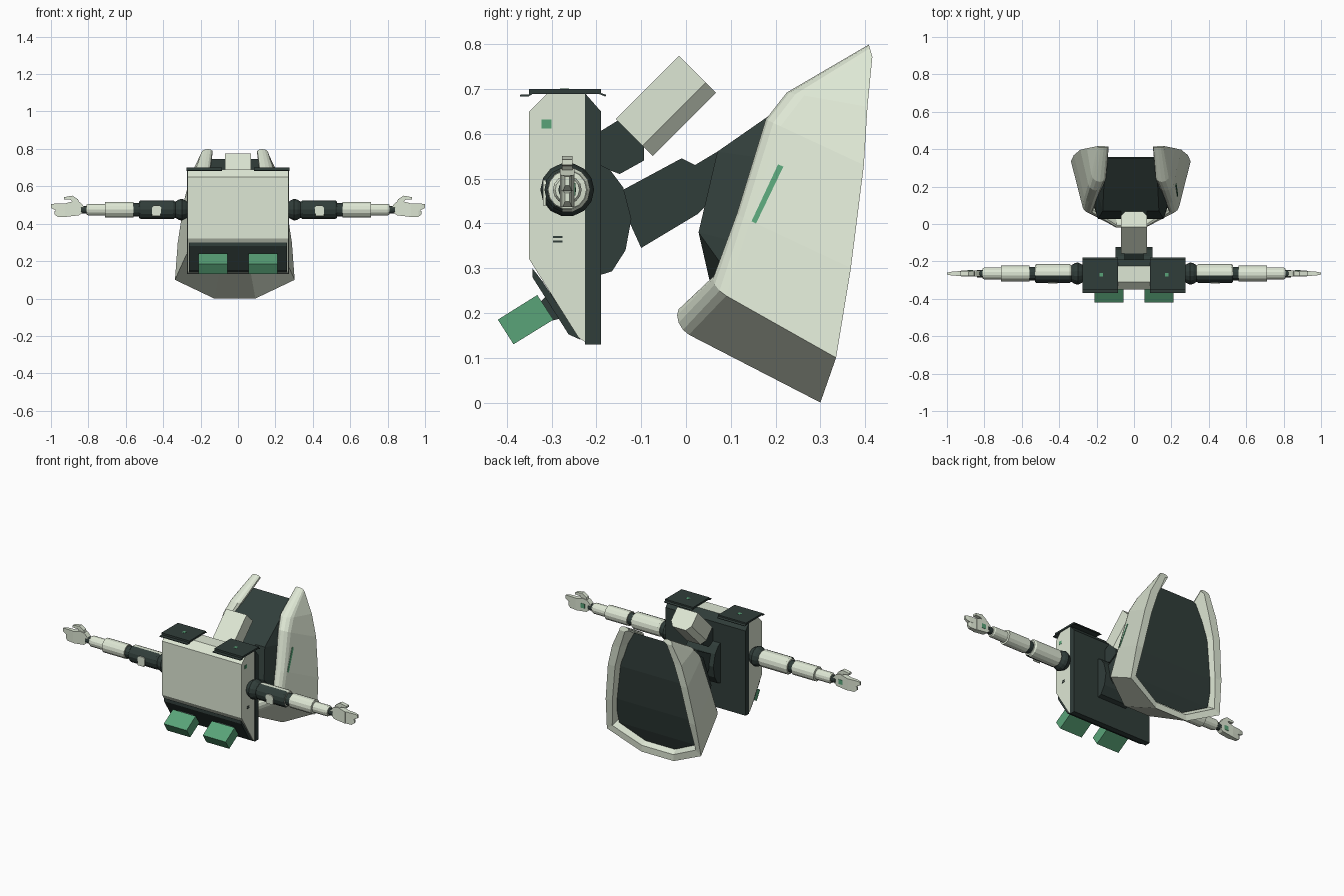
import bpy, bmesh, math
from mathutils import Vector as V


def mat(name, rgb):
    m = bpy.data.materials.new(name)
    m.diffuse_color = (*rgb, 1)
    return m


PALE = mat("pale_sage", (0.73, 0.80, 0.66))
DARK = mat("dark_slate", (0.030, 0.047, 0.042))
GREEN = mat("mid_green", (0.10, 0.37, 0.19))


def finish(name, bm, *mats):
    bmesh.ops.recalc_face_normals(bm, faces=bm.faces)
    me = bpy.data.meshes.new(name)
    bm.to_mesh(me)
    bm.free()
    for m in mats:
        me.materials.append(m)
    ob = bpy.data.objects.new(name, me)
    bpy.context.collection.objects.link(ob)
    return ob


def loft(name, rings, *mats):
    """Closed rings joined in order, capped at both ends."""
    bm = bmesh.new()
    rows = [[bm.verts.new(p) for p in r] for r in rings]
    n = len(rows[0])
    for a, b in zip(rows, rows[1:]):
        for i in range(n):
            j = (i + 1) % n
            bm.faces.new((a[i], a[j], b[j], b[i]))
    bm.faces.new(rows[0])
    bm.faces.new(rows[-1])
    return finish(name, bm, *mats)


def prism(name, prof, x0, x1, m):
    """Side profile of (y, z) points pushed along x."""
    return loft(name, [[(x, y, z) for y, z in prof] for x in (x0, x1)], m)


def front_prism(name, prof, y0, y1, m, s=1):
    """Front profile of (x, z) points pushed along y."""
    return loft(name, [[(s * x, y, z) for x, z in prof] for y in (y0, y1)], m)


def box(name, x, y, z, m):
    return prism(name, [(y[0], z[0]), (y[1], z[0]), (y[1], z[1]), (y[0], z[1])], x[0], x[1], m)


AY, AZ = -0.265, 0.475  # arm axis


def lathe(name, prof, s, *mats, n=14):
    """Round part along the arm from (x, radius) points."""
    return loft(name, [[(s * x, AY + r * math.cos(math.tau * i / n), AZ + r * math.sin(math.tau * i / n))
                        for i in range(n)] for x, r in prof], *mats)


# ---- torso
prism("torso_front", [(-0.35, 0.32), (-0.35, 0.65), (-0.31, 0.69), (-0.225, 0.69),
                      (-0.225, 0.135), (-0.24, 0.145)], -0.27, 0.27, PALE)
prism("torso_back_plate", [(-0.225, 0.13), (-0.19, 0.13), (-0.19, 0.65), (-0.225, 0.69)], -0.272, 0.272, DARK)
prism("belly_panel", [(-0.343, 0.30), (-0.32, 0.27), (-0.235, 0.14), (-0.262, 0.152), (-0.343, 0.28)],
      -0.262, 0.262, DARK)

for s in (1, -1):
    # hip blocks and shoulder plates
    prism("hip_block", [(-0.42, 0.185), (-0.385, 0.13), (-0.296, 0.185), (-0.332, 0.24)], s * 0.055, s * 0.21, GREEN)
    prism("hip_mount", [(-0.33, 0.22), (-0.31, 0.18), (-0.27, 0.19), (-0.30, 0.25)], s * 0.08, s * 0.185, DARK)
    prism("shoulder_plate", [(-0.37, 0.683), (-0.352, 0.683), (-0.342, 0.689), (-0.195, 0.689), (-0.18, 0.683),
                             (-0.178, 0.687), (-0.19, 0.691), (-0.19, 0.70), (-0.35, 0.70), (-0.35, 0.688),
                             (-0.37, 0.687)], s * 0.085, s * 0.275, DARK)
    box("shoulder_dot", (s * 0.165, s * 0.185), (-0.281, -0.261), (0.698, 0.701), GREEN)

    # arm
    lathe("shoulder_joint", [(0.26, 0.035), (0.28, 0.05), (0.30, 0.06), (0.318, 0.055), (0.345, 0.038)], s, DARK)
    arm = lathe("upper_arm", [(0.335, 0.044), (0.345, 0.051), (0.52, 0.051), (0.53, 0.044)], s, PALE, DARK)
    for f in arm.data.polygons:
        if f.normal.y < -0.35:
            f.material_index = 1
    front_prism("upper_arm_patch", [(0.415, 0.44), (0.46, 0.44), (0.46, 0.485), (0.45, 0.497),
                                    (0.42, 0.497), (0.41, 0.485)], -0.319, -0.313, PALE, s)
    lathe("elbow_joint", [(0.52, 0.036), (0.575, 0.036)], s, DARK)
    lathe("forearm", [(0.56, 0.043), (0.71, 0.043), (0.712, 0.032), (0.80, 0.032), (0.81, 0.027)], s, PALE)
    lathe("wrist", [(0.80, 0.02), (0.84, 0.02)], s, DARK)
    # hand: palm, two finger groups thinning to the tip, thumb
    front_prism("palm", [(0.822, 0.468), (0.85, 0.445), (0.925, 0.436), (0.925, 0.508), (0.875, 0.522),
                         (0.845, 0.515), (0.822, 0.49)], AY - 0.016, AY + 0.016, PALE, s)
    for z0, z1, mid, tip in ((0.437, 0.472, 0.965, 0.98), (0.472, 0.508, 0.975, 1.0)):
        loft("fingers", [[(s * x, AY + a * t, z) for a, z in ((-1, z0), (1, z0), (1, z1), (-1, z1))]
                         for x, t in ((0.92, 0.014), (mid, 0.010))] +
             [[(s * tip, AY + a * 0.005, z) for a, z in
               ((-1, z0 + 0.012), (1, z0 + 0.012), (1, z1 - 0.004), (-1, z1 - 0.004))]], PALE)
    front_prism("thumb", [(0.845, 0.495), (0.88, 0.512), (0.895, 0.528), (0.93, 0.530), (0.93, 0.542),
                          (0.885, 0.55), (0.855, 0.53)], AY - 0.012, AY + 0.012, PALE, s)
    front_prism("hand_dot", [(0.862, 0.462), (0.89, 0.462), (0.89, 0.49), (0.862, 0.49)],
                AY + 0.014, AY + 0.018, GREEN, s)

# markings on the right flank of the torso
box("side_dot", (0.268, 0.272), (-0.322, -0.300), (0.612, 0.632), GREEN)
for z in (0.357, 0.367):
    box("side_vent", (0.268, 0.272), (-0.297, -0.276), (z, z + 0.005), DARK)

# ---- neck and tilted head
prism("neck", [(-0.20, 0.53), (-0.148, 0.51), (-0.094, 0.54), (-0.094, 0.602), (-0.148, 0.632), (-0.20, 0.60)],
      -0.05, 0.05, DARK)
k = math.sqrt(0.5)
section = [(-0.07, 0), (0.07, 0), (0.07, 0.085), (0.045, 0.117), (-0.045, 0.117), (-0.07, 0.085)]
loft("head", [[(x, -0.157 + k * (a + d), 0.633 + k * (a - d)) for x, d in section] for a in (0, 0.20)], PALE)

# ---- waist joint and beam to the rear pod
prism("back_joint", [(-0.19, 0.285), (-0.165, 0.293), (-0.135, 0.34), (-0.122, 0.41), (-0.14, 0.48),
                     (-0.17, 0.52), (-0.19, 0.53)], -0.10, 0.10, DARK)
prism("back_beam", [(-0.14, 0.475), (-0.01, 0.545), (0.02, 0.53), (0.07, 0.56), (0.11, 0.50),
                    (0.025, 0.42), (-0.10, 0.345), (-0.125, 0.40)], -0.07, 0.07, DARK)

# ---- rear pod: U-shaped shell, each station = front edge, back edge, outward direction, thickness
CX = -0.017
stations = [
    (V((0.175, 0.408, 0.799)), V((0.180, 0.416, 0.772)), V((1, 0, 0)), 0.06),
    (V((0.205, 0.225, 0.692)), V((0.235, 0.405, 0.66)), V((1, 0, 0)), 0.08),
    (V((0.220, 0.178, 0.632)), V((0.27, 0.397, 0.53)), V((1, 0, 0)), 0.075),
    (V((0.240, 0.113, 0.42)), V((0.305, 0.368, 0.30)), V((1, 0, 0)), 0.07),
    (V((0.25, 0.060, 0.255)), V((0.32, 0.335, 0.10)), V((0.8, 0, -0.6)), 0.07),
    (V((0.08, -0.020, 0.165)), V((0.11, 0.30, 0.0)), V((0.1, 0, -1)), 0.06),
]


def shell_ring(f, b, out, t):
    """Rounded front lip followed by the back rim."""
    d = (b - f).normalized() * min(t / 2, (b - f).length * 0.6)
    c = f - out * t / 2 + d
    lip = [c + out * (t / 2 * math.cos(a)) - d * math.sin(a) for a in (math.pi * i / 6 for i in range(7))]
    return [b] + lip + [b - out * 0.65 * t]


half = [shell_ring(*st) for st in stations]
full = [[(CX + p.x, p.y, p.z) for p in r] for r in half]
full += [[(CX - p.x, p.y, p.z) for p in r] for r in reversed(half)]
loft("pod_shell", full, PALE)

# dark filling of the pod, (y, z, half width)
core = [(0.185, 0.64, 0.145), (0.07, 0.56, 0.15), (0.028, 0.38, 0.175), (0.085, 0.30, 0.195), (0.06, 0.24, 0.08),
        (0.35, 0.745, 0.13), (0.357, 0.52, 0.23), (0.335, 0.30, 0.265), (0.302, 0.14, 0.26), (0.275, 0.06, 0.10)]
bm = bmesh.new()
for y, z, w in core:
    for s in (1, -1):
        bm.verts.new((CX + s * w, y, z))
bmesh.ops.convex_hull(bm, input=bm.verts)
finish("pod_core", bm, DARK)

# thin green stripe on the right pod flank, placed on the shell side
F0, B0, F1, B1 = stations[2][0], stations[2][1], stations[3][0], stations[3][1]
rings = []
for h in (-0.005, 0.002):
    ring = []
    for u, v in ((0.22, 0.36), (0.27, 0.36), (0.17, 1.0), (0.13, 1.0)):
        p = F0.lerp(F1, v).lerp(B0.lerp(B1, v), u)
        ring.append((CX + p.x + h, p.y, p.z))
    rings.append(ring)
loft("pod_stripe", rings, GREEN)
